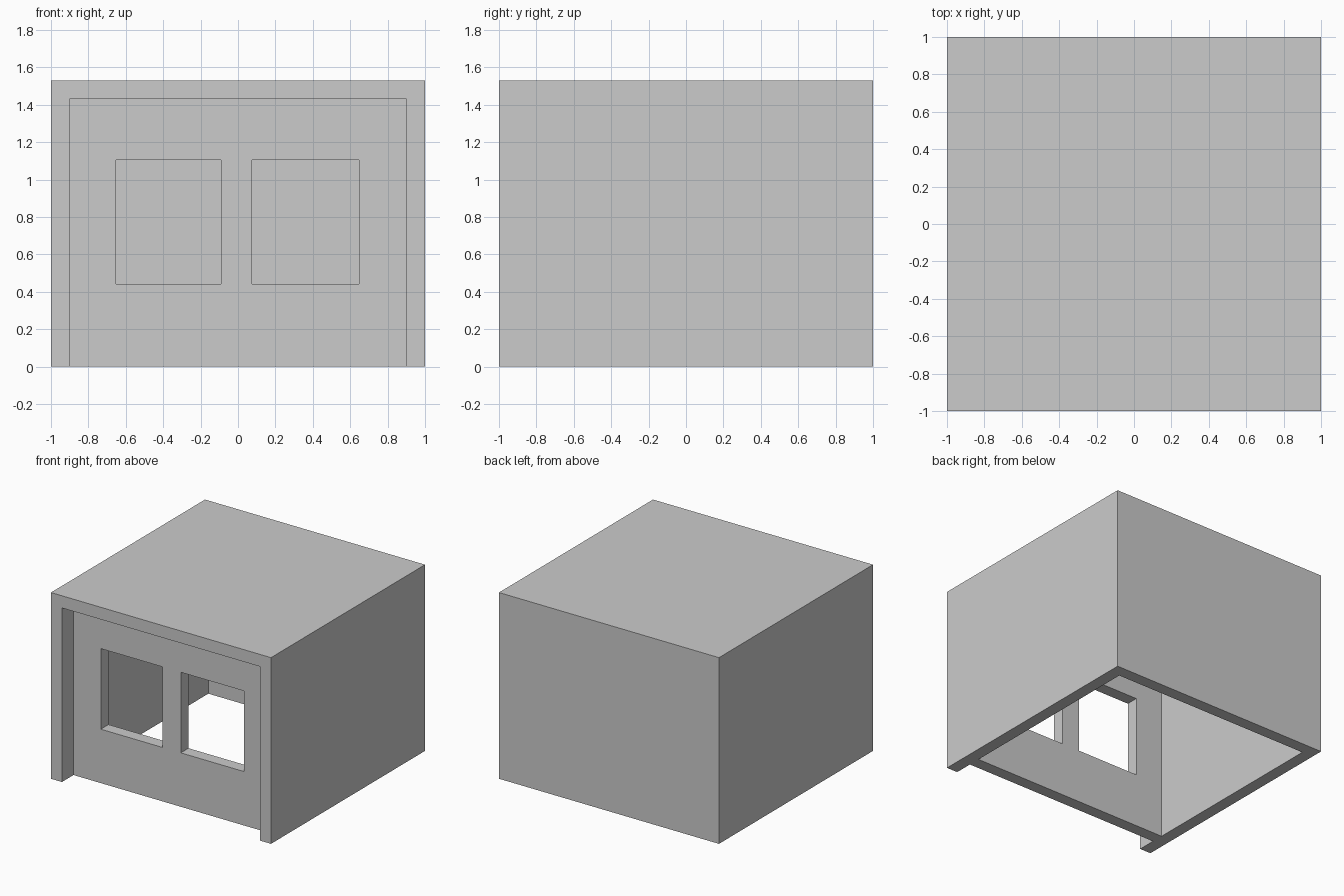
import bpy

if "Cube" in bpy.data.objects:
    bpy.data.objects.remove(bpy.data.objects["Cube"])

H = 1.53            # overall height
T = 0.10            # wall and roof thickness
FRONT = -0.85       # outer face of the recessed front wall


def box(name, x, y, z):
    """Box spanning the given (min, max) ranges."""
    bpy.ops.mesh.primitive_cube_add(size=1, location=[sum(r) / 2 for r in (x, y, z)])
    ob = bpy.context.object
    ob.name = name
    ob.scale = [r[1] - r[0] for r in (x, y, z)]
    bpy.ops.object.transform_apply(location=True, rotation=False, scale=True)
    return ob


def cut(target, cutter):
    """Subtract the cutter, then remove it."""
    mod = target.modifiers.new("cut", 'BOOLEAN')
    mod.operation = 'DIFFERENCE'
    mod.solver = 'EXACT'
    mod.object = cutter
    bpy.context.view_layer.objects.active = target
    bpy.ops.object.modifier_apply(modifier=mod.name)
    bpy.data.objects.remove(cutter, do_unlink=True)


# Solid outer block
house = box("house_shell", (-1, 1), (-1, 1), (0, H))

# Interior room, open at the bottom
inner = (-1 + T, 1 - T)
cut(house, box("room_cutter", inner, (FRONT + T, 1 - T), (-0.2, H - T)))

# Porch recess in front of the front wall
cut(house, box("porch_cutter", inner, (-1.2, FRONT), (-0.2, H - T)))

# Two window openings through the front wall
for x in ((-0.652, -0.09), (0.075, 0.648)):
    cut(house, box("window_cutter", x, (FRONT - 0.05, FRONT + T + 0.05), (0.443, 1.105)))
